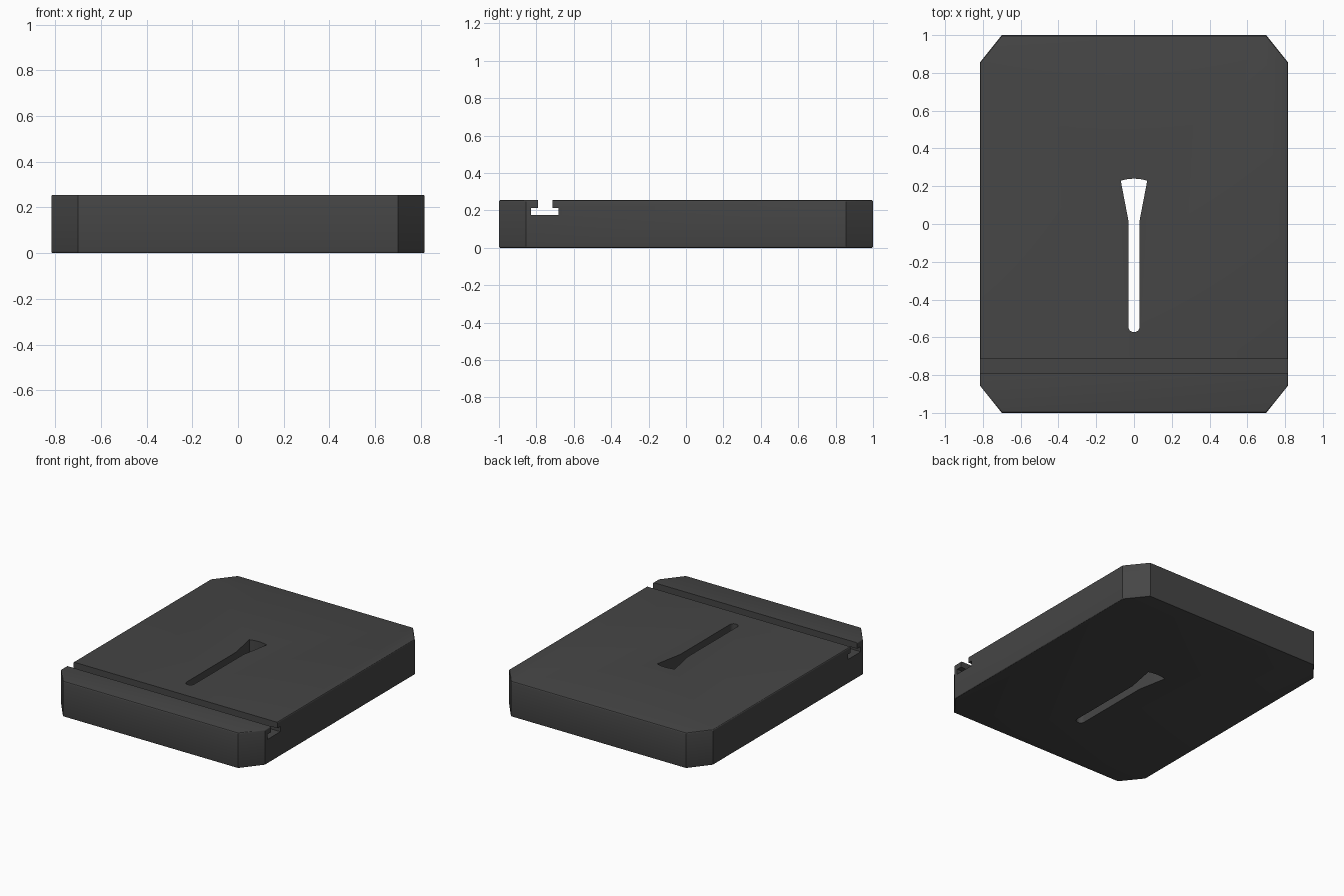
import bpy, bmesh, math

if "Cube" in bpy.data.objects:
    bpy.data.objects.remove(bpy.data.objects["Cube"])


def prism(name, pts, depth, place):
    """Closed outline extruded by depth; place maps (u, v, w) to x, y, z."""
    bm = bmesh.new()
    rings = [[bm.verts.new(place(u, v, w)) for u, v in pts] for w in depth]
    n = len(pts)
    bm.faces.new(rings[0])
    bm.faces.new(rings[1])
    for i in range(n):
        j = (i + 1) % n
        bm.faces.new((rings[0][i], rings[0][j], rings[1][j], rings[1][i]))
    bmesh.ops.recalc_face_normals(bm, faces=bm.faces[:])
    me = bpy.data.meshes.new(name)
    bm.to_mesh(me)
    bm.free()
    ob = bpy.data.objects.new(name, me)
    bpy.context.collection.objects.link(ob)
    return ob


def upright(u, v, w):
    return (u, v, w)


def sideways(u, v, w):
    return (w, u, v)


# Plate with cut corners
quarter = [(0.816, 0.855), (0.70, 1.0)]
right = [(x, -y) for x, y in reversed(quarter)] + quarter
outline = right + [(-x, y) for x, y in reversed(right)]
plate = prism("plate", outline, (0, 0.255), upright)
bev = plate.modifiers.new("edge_round", 'BEVEL')
bev.width, bev.segments, bev.limit_method = 0.008, 3, 'ANGLE'
bev.angle_limit = math.radians(60)

# T-shaped groove across the front
tee = [(-0.83, 0.175), (-0.682, 0.175), (-0.682, 0.212), (-0.715, 0.212),
       (-0.715, 0.3), (-0.79, 0.3), (-0.79, 0.212), (-0.83, 0.212)]
groove = prism("groove_cutter", tee, (-1, 1), sideways)

# Slot through the plate: rounded end, straight run, flared arched end
slot = [(0.03 * math.cos(a), -0.543 + 0.03 * math.sin(a))
        for a in (math.pi + math.pi * i / 12 for i in range(13))]
slot.append((0.03, 0.02))
slot += [(x, 0.24 - 0.011 * (x / 0.07) ** 2)
         for x in (0.07 - 0.14 * i / 8 for i in range(9))]
slot.append((-0.03, 0.02))
keyway = prism("slot_cutter", slot, (-0.1, 0.4), upright)

for cutter in (groove, keyway):
    mod = plate.modifiers.new(cutter.name, 'BOOLEAN')
    mod.operation, mod.solver, mod.object = 'DIFFERENCE', 'EXACT', cutter
    cutter.hide_render = True

# Bake the cuts and finish
bpy.context.view_layer.objects.active = plate
bpy.ops.object.select_all(action='DESELECT')
plate.select_set(True)
for mod in list(plate.modifiers):
    bpy.ops.object.modifier_apply(modifier=mod.name)
for cutter in (groove, keyway):
    bpy.data.objects.remove(cutter)
bpy.ops.object.shade_smooth_by_angle(angle=math.radians(30))

dark = bpy.data.materials.new("dark_plastic")
dark.diffuse_color = (0.06, 0.06, 0.06, 1)
dark.use_nodes = True
dark.node_tree.nodes["Principled BSDF"].inputs["Base Color"].default_value = dark.diffuse_color
plate.data.materials.clear()
plate.data.materials.append(dark)
